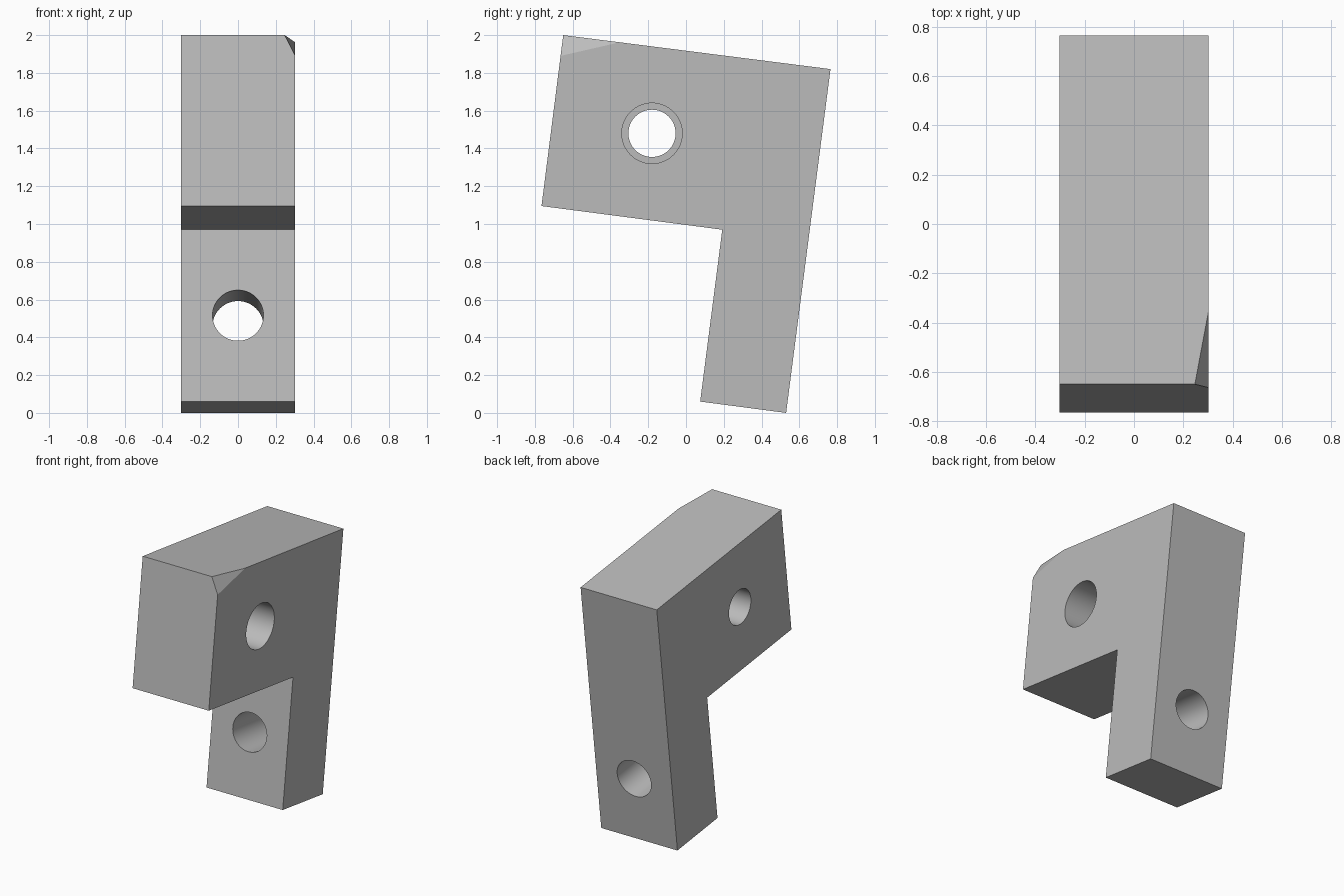
import bpy, bmesh, math
from mathutils import Vector

default = bpy.data.objects.get("Cube")
if default:
    bpy.data.objects.remove(default, do_unlink=True)

HALF_WIDTH = 0.303
TILT = math.atan2(0.18, 1.415)

grey = bpy.data.materials.new("plain grey")
grey.use_nodes = True
grey.diffuse_color = (0.5, 0.5, 0.5, 1)
grey.node_tree.nodes["Principled BSDF"].inputs["Base Color"].default_value = (0.5, 0.5, 0.5, 1)


def add_object(name, bm):
    mesh = bpy.data.meshes.new(name)
    bm.to_mesh(mesh)
    bm.free()
    mesh.materials.append(grey)
    obj = bpy.data.objects.new(name, mesh)
    bpy.context.collection.objects.link(obj)
    return obj


def drill(target, start, end, radius):
    """Cut a round hole running between two points."""
    start, end = Vector(start), Vector(end)
    axis = end - start
    bm = bmesh.new()
    bmesh.ops.create_cone(bm, cap_ends=True, segments=64, radius1=radius,
                          radius2=radius, depth=axis.length)
    bmesh.ops.rotate(bm, verts=bm.verts,
                     matrix=axis.to_track_quat('Z', 'Y').to_matrix())
    bmesh.ops.translate(bm, verts=bm.verts, vec=(start + end) / 2)
    cutter = add_object("hole_cutter", bm)
    cutter.hide_render = True
    mod = target.modifiers.new("hole", 'BOOLEAN')
    mod.operation = 'DIFFERENCE'
    mod.solver = 'EXACT'
    mod.object = cutter
    bpy.context.view_layer.objects.active = target
    bpy.ops.object.modifier_apply(modifier=mod.name)
    bpy.data.objects.remove(cutter, do_unlink=True)


# Tilted bracket: wide head in front, leg hanging down at the back
profile = [(-0.65, 2.0), (-0.765, 1.095), (0.192, 0.97),
           (0.075, 0.06), (0.53, 0.0), (0.765, 1.82)]
bm = bmesh.new()
side = bm.faces.new([bm.verts.new((-HALF_WIDTH, y, z)) for y, z in profile])
grown = bmesh.ops.extrude_face_region(bm, geom=[side])["geom"]
bmesh.ops.translate(bm, vec=(2 * HALF_WIDTH, 0, 0),
                    verts=[v for v in grown if isinstance(v, bmesh.types.BMVert)])

# Chipped upper front corner
top_point = Vector((0.247, -0.65, 2.0))
front_point = Vector((HALF_WIDTH, -0.664, 1.89))
back_point = Vector((HALF_WIDTH, -0.35, 1.962))
normal = (front_point - top_point).cross(back_point - top_point)
if normal.x < 0:
    normal.negate()
cut = bmesh.ops.bisect_plane(bm, geom=bm.verts[:] + bm.edges[:] + bm.faces[:],
                             plane_co=top_point, plane_no=normal, clear_outer=True)
bmesh.ops.holes_fill(bm, edges=[e for e in bm.edges if e.is_boundary])
bmesh.ops.recalc_face_normals(bm, faces=bm.faces)
bracket = add_object("bracket", bm)

# Stepped cross hole through the head
drill(bracket, (-0.5, -0.18, 1.48), (0.5, -0.18, 1.48), 0.125)
drill(bracket, (0.0, -0.18, 1.48), (0.5, -0.18, 1.48), 0.16)

# Straight hole through the leg, square to its faces
centre = Vector((0, 0.362, 0.487))
along = Vector((0, math.cos(TILT), -math.sin(TILT))) * 0.4
drill(bracket, centre - along, centre + along, 0.135)

bpy.ops.object.select_all(action='DESELECT')
bracket.select_set(True)
bpy.context.view_layer.objects.active = bracket
bpy.ops.object.shade_smooth_by_angle(angle=math.radians(20))
